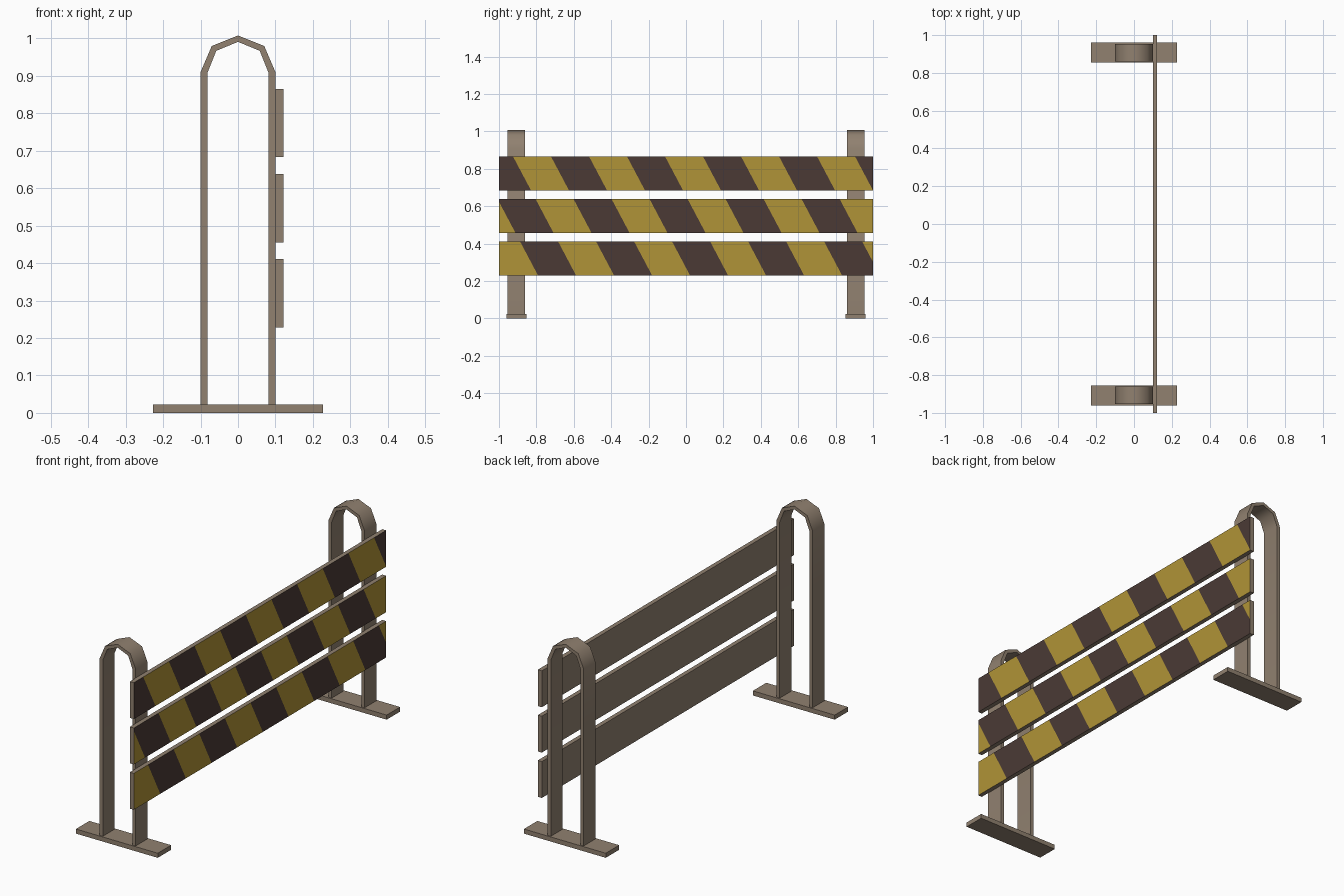
import bpy, bmesh, math
from mathutils import Vector

if "Cube" in bpy.data.objects:
    bpy.data.objects.remove(bpy.data.objects["Cube"])


def material(name, rgb):
    m = bpy.data.materials.new(name)
    m.diffuse_color = (*rgb, 1)
    m.use_nodes = True
    m.node_tree.nodes["Principled BSDF"].inputs["Base Color"].default_value = m.diffuse_color
    return m


FRAME = material("weathered_brown", (0.282, 0.219, 0.162))
YELLOW = material("stripe_yellow", (0.434, 0.292, 0.038))
DARK = material("stripe_dark", (0.070, 0.042, 0.036))


def make_object(name, bm, mats):
    bmesh.ops.recalc_face_normals(bm, faces=bm.faces)
    me = bpy.data.meshes.new(name)
    bm.to_mesh(me)
    bm.free()
    for m in mats:
        me.materials.append(m)
    ob = bpy.data.objects.new(name, me)
    bpy.context.collection.objects.link(ob)
    return ob


def box(lo, hi):
    bm = bmesh.new()
    bmesh.ops.create_cube(bm, size=1)
    for v in bm.verts:
        v.co = [(a + b) / 2 + c * (b - a) for a, b, c in zip(lo, hi, v.co)]
    return bm


# Arched strap: outer and inner outline, swept across y
def arch(name, y0, y1):
    half_out = [(0.1, 0.022), (0.1, 0.91), (0.07, 0.98)]
    half_in = [(0.082, 0.022), (0.082, 0.907), (0.058, 0.967)]

    def full(half, apex):
        return half + [(0, apex)] + [(-x, z) for x, z in reversed(half)]

    bm = bmesh.new()
    rings = []
    for (ox, oz), (ix, iz) in zip(full(half_out, 1.008), full(half_in, 0.991)):
        rings.append([bm.verts.new(c) for c in
                      ((ox, y0, oz), (ox, y1, oz), (ix, y1, iz), (ix, y0, iz))])
    for a, b in zip(rings, rings[1:]):
        for i in range(4):
            j = (i + 1) % 4
            bm.faces.new((a[i], a[j], b[j], b[i]))
    bm.faces.new(rings[0])
    bm.faces.new(rings[-1])
    ob = make_object(name, bm, [FRAME])
    bpy.ops.object.select_all(action='DESELECT')
    ob.select_set(True)
    bpy.context.view_layer.objects.active = ob
    bpy.ops.object.shade_smooth_by_angle(angle=math.radians(50))


# Two end stands
for side, yc in (("near", -0.907), ("far", 0.907)):
    arch(side + "_arch", yc - 0.047, yc + 0.047)
    make_object(side + "_foot",
                box((-0.227, yc - 0.053, 0), (0.227, yc + 0.053, 0.023)), [FRAME])

# Boards with diagonal stripes cut into the +x face
SLOPE, START, HALF = 0.53, -0.263, 0.2032
for name, z in (("lower", 0.228), ("middle", 0.4555), ("upper", 0.683)):
    bm = box((0.1, -1, z), (0.122, 1, z + 0.1825))
    for k in range(-8, 12):
        bmesh.ops.bisect_plane(bm, geom=bm.verts[:] + bm.edges[:] + bm.faces[:],
                               plane_co=Vector((0, START + k * HALF, 0)),
                               plane_no=Vector((0, 1, SLOPE)))
    bm.normal_update()
    for f in bm.faces:
        if f.normal.x > 0.9:
            c = f.calc_center_median()
            band = math.floor((c.y + SLOPE * c.z - START) / HALF)
            f.material_index = 2 if band % 2 == 0 else 1
    make_object(name + "_board", bm, [FRAME, YELLOW, DARK])
